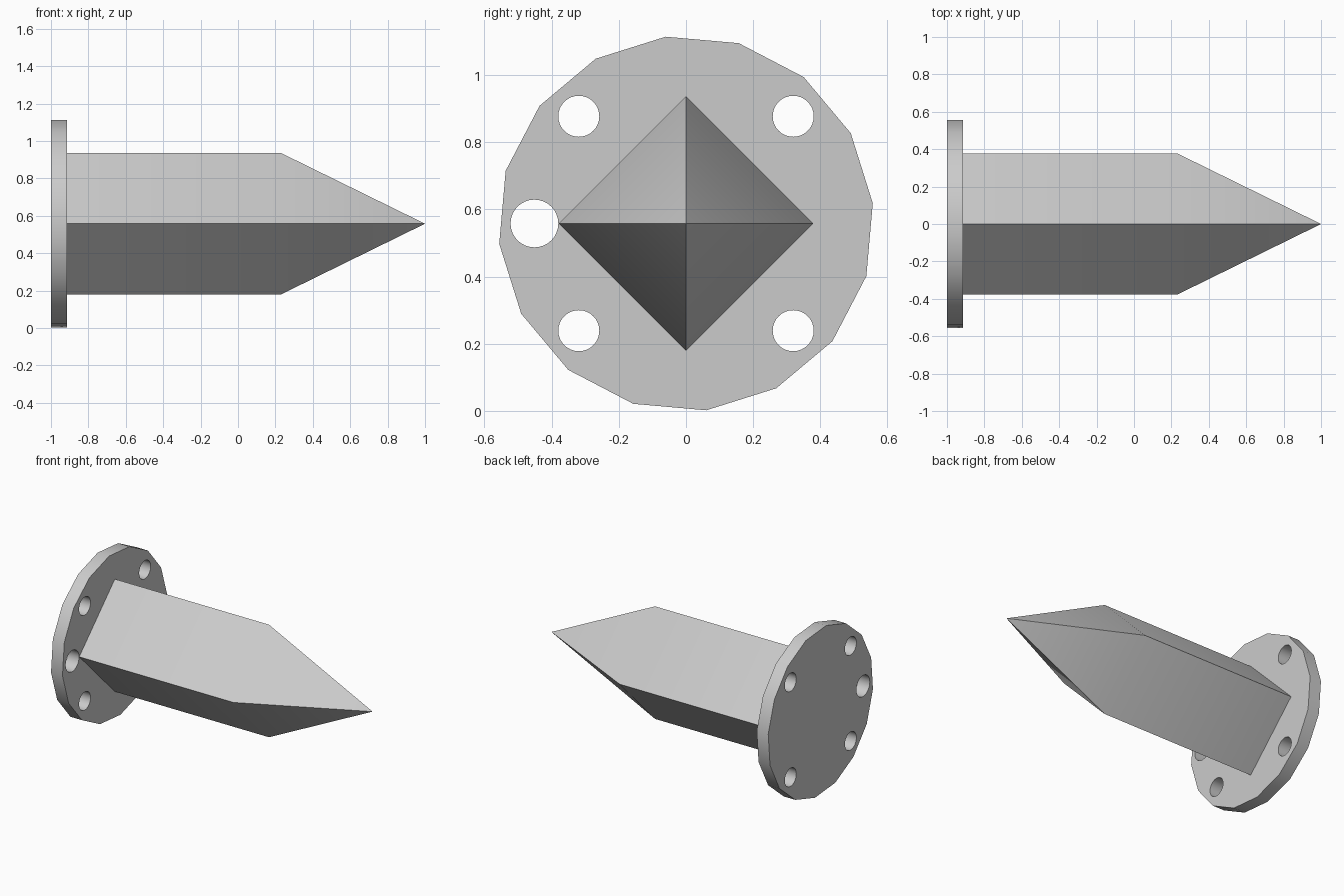
import bpy, bmesh, math
from math import cos, sin, pi, radians

default = bpy.data.objects.get("Cube")
if default:
    bpy.data.objects.remove(default, do_unlink=True)

AXIS_Z = 0.558       # height of the long axis
BACK, FACE, SHOULDER, TIP = -1.0, -0.915, 0.23, 1.0

# Single grey metal
metal = bpy.data.materials.new("grey metal")
metal.use_nodes = True
GREY = (0.6, 0.6, 0.6, 1)
metal.diffuse_color = GREY
metal.node_tree.nodes["Principled BSDF"].inputs["Base Color"].default_value = GREY


def activate(obj):
    bpy.ops.object.select_all(action='DESELECT')
    obj.select_set(True)
    bpy.context.view_layer.objects.active = obj


def finish(obj):
    obj.data.materials.clear()
    obj.data.materials.append(metal)
    activate(obj)
    bpy.ops.object.shade_smooth_by_angle(angle=radians(30))


def ring(curve, u, v, radius, sides, turn=0.0):
    """Add a closed polygon to a flat curve."""
    spline = curve.splines.new('POLY')
    spline.points.add(sides - 1)
    spline.use_cyclic_u = True
    for i, p in enumerate(spline.points):
        a = turn + 2 * pi * i / sides
        p.co = (u + radius * cos(a), v + radius * sin(a), 0, 1)


# Flange: 16-sided disc with four corner holes and one larger side hole
profile = bpy.data.curves.new("flange", 'CURVE')
profile.dimensions = '2D'
profile.fill_mode = 'BOTH'
profile.extrude = (FACE - BACK) / 2
ring(profile, 0, 0, 0.559, 16, radians(6.2))
for u in (-0.319, 0.319):
    for v in (-0.319, 0.319):
        ring(profile, u, v, 0.061, 32)
ring(profile, -0.451, 0, 0.071, 32)

flange = bpy.data.objects.new("flange", profile)
bpy.context.collection.objects.link(flange)
flange.rotation_euler = (pi / 2, 0, pi / 2)
flange.location = ((BACK + FACE) / 2, 0, AXIS_Z)
activate(flange)
bpy.ops.object.convert(target='MESH')
flange = bpy.context.object
flange.name = "flange"
bm = bmesh.new()
bm.from_mesh(flange.data)
bmesh.ops.remove_doubles(bm, verts=bm.verts, dist=0.0005)
bmesh.ops.recalc_face_normals(bm, faces=bm.faces)
bm.to_mesh(flange.data)
bm.free()
finish(flange)

# Spike: square bar standing on its edge, tapering to a point
bm = bmesh.new()
rings = []
for x in (FACE, SHOULDER):
    rings.append([bm.verts.new((x, 0.378 * cos(i * pi / 2), 0.378 * sin(i * pi / 2)))
                  for i in range(4)])
tip = bm.verts.new((TIP, 0, 0))
base, shoulder = rings
bm.faces.new(base)
for i in range(4):
    j = (i + 1) % 4
    bm.faces.new((base[i], base[j], shoulder[j], shoulder[i]))
    bm.faces.new((shoulder[i], shoulder[j], tip))
bmesh.ops.recalc_face_normals(bm, faces=bm.faces)
mesh = bpy.data.meshes.new("spike")
bm.to_mesh(mesh)
bm.free()
spike = bpy.data.objects.new("spike", mesh)
spike.location.z = AXIS_Z
bpy.context.collection.objects.link(spike)
finish(spike)
